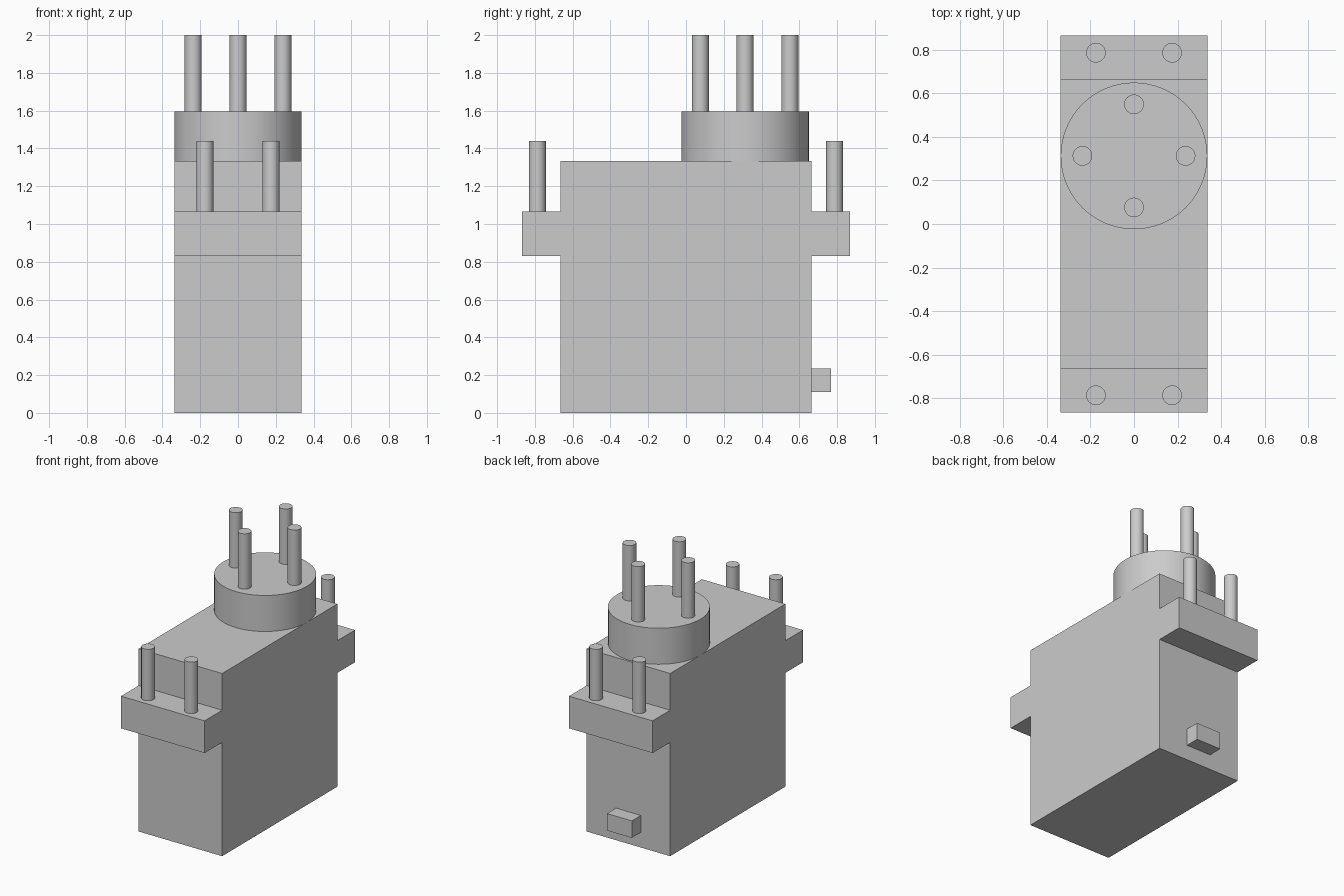
import bpy

cube = bpy.data.objects.get("Cube")
if cube:
    bpy.data.objects.remove(cube, do_unlink=True)

grey = bpy.data.materials.new("light_grey")
grey.use_nodes = True
colour = (0.6, 0.6, 0.6, 1)
grey.diffuse_color = colour
grey.node_tree.nodes["Principled BSDF"].inputs["Base Color"].default_value = colour


def box(name, x, y, z):
    """Box from (min, max) pairs on each axis."""
    spans = (x, y, z)
    bpy.ops.mesh.primitive_cube_add(size=1, location=[(a + b) / 2 for a, b in spans])
    ob = bpy.context.object
    ob.name = name
    ob.scale = [b - a for a, b in spans]
    bpy.ops.object.transform_apply(location=False, rotation=False, scale=True)
    ob.data.materials.append(grey)


def cylinder(name, x, y, radius, bottom, top, sides):
    bpy.ops.mesh.primitive_cylinder_add(vertices=sides, radius=radius, depth=top - bottom,
                                        location=(x, y, (bottom + top) / 2))
    ob = bpy.context.object
    ob.name = name
    bpy.ops.object.shade_smooth_by_angle()
    ob.data.materials.append(grey)


W, D = 0.337, 0.664               # half width and half depth of the body
TOP, HORN_TOP = 1.333, 1.596
LUG_LOW, LUG_TOP = 0.83, 1.065
HORN_Y, PIN = 0.313, 0.045

# Motor housing and cable outlet at the back
box("housing", (-W, W), (-D, D), (0, TOP))
box("cable_outlet", (-0.1, 0.1), (D, 0.768), (0.11, 0.234))

# Mounting lugs, each with two screws
for side, end in (("front", -1), ("back", 1)):
    box(side + "_lug", (-W, W), sorted((end * D, end * 0.867)), (LUG_LOW, LUG_TOP))
    for hand, s in (("right", -1), ("left", 1)):
        cylinder(f"{side}_{hand}_screw", s * 0.175, end * 0.787, PIN, LUG_TOP, 1.44, 32)

# Output disc with four pins
cylinder("output_disc", 0, HORN_Y, W, TOP, HORN_TOP, 64)
for name, dx, dy in (("left", 1, 0), ("right", -1, 0), ("front", 0, -1), ("back", 0, 1)):
    cylinder(name + "_disc_pin", dx * 0.237, HORN_Y + dy * 0.237, PIN, HORN_TOP, 2, 32)
